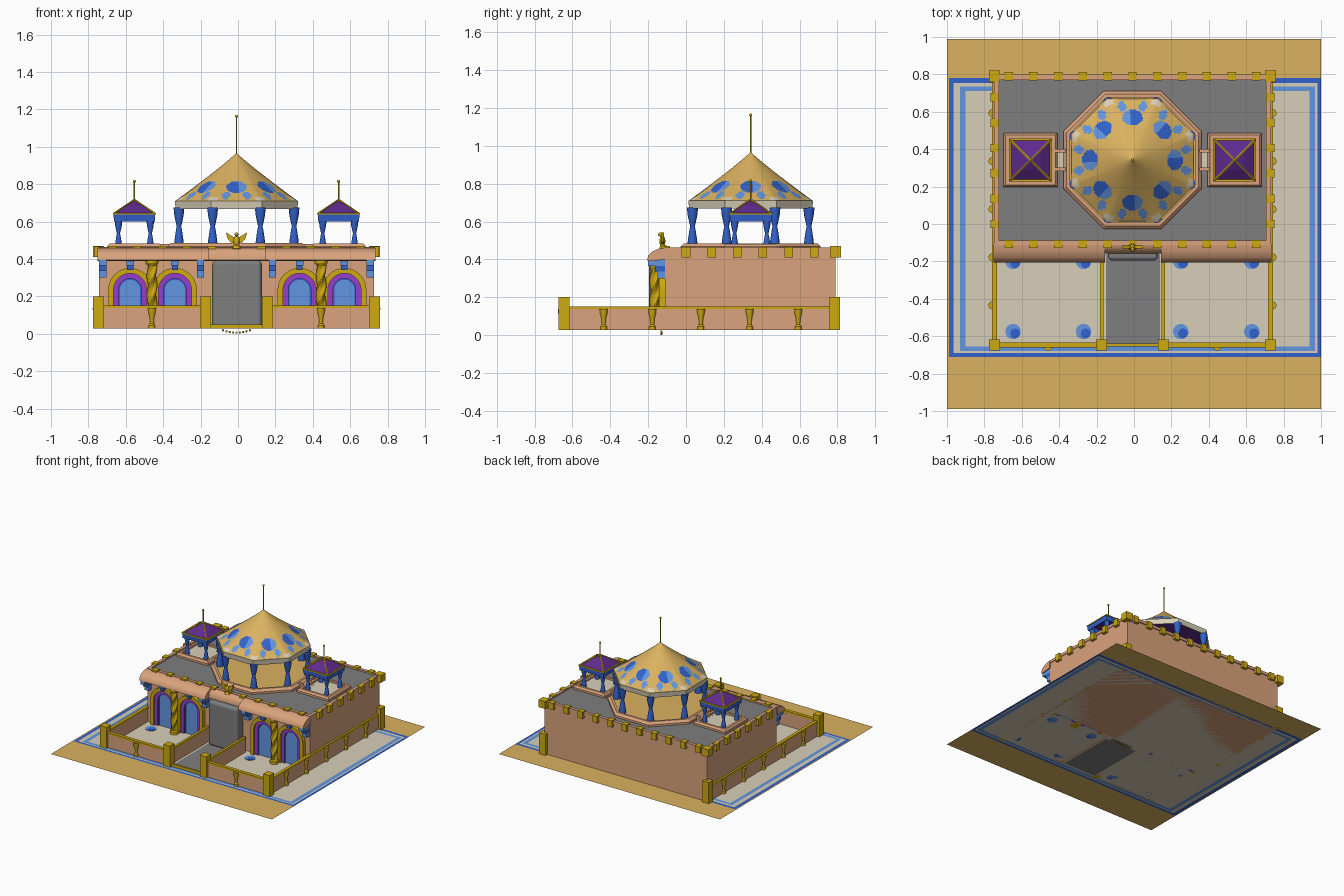
import bpy, bmesh, math
from mathutils import Vector

if "Cube" in bpy.data.objects:
    bpy.data.objects.remove(bpy.data.objects["Cube"])

def mat(name, rgb):
    m = bpy.data.materials.new(name)
    m.diffuse_color = tuple((c / 255 / 12.92) if c < 10 else ((c / 255 + .055) / 1.055) ** 2.4 for c in rgb) + (1,)
    m.use_nodes = True
    m.node_tree.nodes["Principled BSDF"].inputs["Base Color"].default_value = m.diffuse_color
    return m

SAND, GOLD = mat("sand", (219, 178, 96)), mat("gold", (207, 170, 18))
SALMON, GREY = mat("salmon", (218, 163, 124)), mat("grey", (126, 126, 126))
CREAM, BLUE = mat("cream", (216, 207, 184)), mat("deep_blue", (50, 98, 205))
LIGHT, PURPLE = mat("light_blue", (98, 150, 225)), mat("dark_purple", (95, 42, 142))
VIOLET = mat("violet", (150, 62, 205))
CX, W, G, YC = -.008, .738, .027, .342   # building centre x, half width, ground level, dome centre y

def finish(name, bm, mats, smooth=False):
    me = bpy.data.meshes.new(name)
    bm.to_mesh(me)
    bm.free()
    for m in (mats if isinstance(mats, (list, tuple)) else [mats]):
        me.materials.append(m)
    ob = bpy.data.objects.new(name, me)
    bpy.context.collection.objects.link(ob)
    if smooth:
        for p in me.polygons:
            p.use_smooth = True
        me.set_sharp_from_angle(angle=math.radians(35))
    return ob

def box(name, m, x0, x1, y0, y1, z0, z1):
    bm = bmesh.new()
    bmesh.ops.create_cube(bm, size=1)
    for v in bm.verts:
        v.co = ((x0 + x1) / 2 + v.co.x * (x1 - x0), (y0 + y1) / 2 + v.co.y * (y1 - y0), (z0 + z1) / 2 + v.co.z * (z1 - z0))
    return finish(name, bm, m)

def cbox(name, m, x, y, sx, sy, z0, z1):
    return box(name, m, x - sx / 2, x + sx / 2, y - sy / 2, y + sy / 2, z0, z1)

def lathe(name, m, prof, x, y, n=12, closed=False, smooth=False, lobes=0, twist=0):
    # prof: (flat-to-axis distance, z); flats face the axes
    bm = bmesh.new()
    k = 1 / math.cos(math.pi / n) if n < 9 else 1
    rings = []
    for i, (r, z) in enumerate(prof):
        ring = []
        for j in range(n):
            a = 2 * math.pi * (j + .5) / n
            q = r * k * (1 + (.2 * math.cos(lobes * a) if lobes else 0))
            ring.append(bm.verts.new((x + q * math.cos(a + twist * i), y + q * math.sin(a + twist * i), z)))
        rings.append(ring)
    cnt = len(rings)
    for i in range(cnt if closed else cnt - 1):
        A, B = rings[i], rings[(i + 1) % cnt]
        for j in range(n):
            bm.faces.new((A[j], A[(j + 1) % n], B[(j + 1) % n], B[j]))
    if not closed:
        bm.faces.new(rings[0][::-1])
        bm.faces.new(rings[-1])
    bmesh.ops.remove_doubles(bm, verts=bm.verts, dist=1e-5)
    bmesh.ops.recalc_face_normals(bm, faces=bm.faces)
    return finish(name, bm, m, smooth)

def rod(name, m, a, b, r):
    a, b = Vector(a), Vector(b)
    bm = bmesh.new()
    bmesh.ops.create_cone(bm, cap_ends=True, segments=6, radius1=r, radius2=r, depth=(b - a).length)
    bm.transform((b - a).to_track_quat('Z', 'Y').to_matrix().to_4x4())
    bmesh.ops.translate(bm, verts=bm.verts, vec=(a + b) / 2)
    return finish(name, bm, m, True)

def ball(name, m, loc, s):
    bm = bmesh.new()
    bmesh.ops.create_uvsphere(bm, u_segments=12, v_segments=8, radius=1)
    for v in bm.verts:
        v.co = [loc[i] + v.co[i] * s[i] for i in range(3)]
    return finish(name, bm, m, True)

def extrude(name, m, polys, vec):
    bm = bmesh.new()
    fs = [bm.faces.new([bm.verts.new(p) for p in poly]) for poly in polys]
    bmesh.ops.remove_doubles(bm, verts=bm.verts, dist=1e-5)
    ext = bmesh.ops.extrude_face_region(bm, geom=bm.faces[:], use_keep_orig=True)
    bmesh.ops.translate(bm, verts=[v for v in ext["geom"] if isinstance(v, bmesh.types.BMVert)], vec=vec)
    bmesh.ops.recalc_face_normals(bm, faces=bm.faces)
    return finish(name, bm, m, True)

def arch(name, m, x, ro, ri, y, zc=.235):
    def pts(r):
        arc = [(r * math.cos(math.pi * i / 20), zc + r * math.sin(math.pi * i / 20)) for i in range(21)]
        return [Vector((x + px, y, pz)) for px, pz in [(r, G)] + arc + [(-r, G)]]
    o = pts(ro)
    if ri:
        n = pts(ri)
        polys = [(o[i], o[i + 1], n[i + 1], n[i]) for i in range(len(o) - 1)]
    else:
        polys = [o]
    extrude(name, m, polys, (0, -.105 - y, 0))

# ground sheet: sand, rug with two blue borders, grey path
xs = [-1, -.99, -.965, -.93, -.9, -.15, .14, .937, .968, .98, 1]
ys = [-.99, -.71, -.69, -.68, -.655, -.64, -.16, .71, .735, .755, .78, .99]
bm = bmesh.new()
for x0, x1 in zip(xs, xs[1:]):
    for y0, y1 in zip(ys, ys[1:]):
        x, y = (x0 + x1) / 2, (y0 + y1) / 2
        f = bm.faces.new([bm.verts.new(p) for p in ((x0, y0, G), (x1, y0, G), (x1, y1, G), (x0, y1, G))])
        inside = lambda a, b, c, d: a < x < b and c < y < d
        k = 0
        if inside(-.99, 1, -.71, .78): k = 2
        if inside(-.965, .98, -.69, .755): k = 1
        if inside(-.93, .968, -.68, .735): k = 3
        if inside(-.9, .937, -.655, .71): k = 1
        if inside(-.15, .14, -.64, -.16): k = 4
        f.material_index = k
bmesh.ops.remove_doubles(bm, verts=bm.verts, dist=1e-5)
finish("ground", bm, [SAND, CREAM, BLUE, LIGHT, GREY])
for x in (-.647, -.27, .25, .63):           # painted floor flowers
    for y in (-.575, -.2):
        lathe("floor_flower", LIGHT, [(.042, G), (.042, G + .003)], x, y, 12)
        lathe("floor_flower_centre", BLUE, [(.027, G), (.027, G + .005)], x + .012, y - .01, 10)

# main block, roof, parapet
box("main_walls", SALMON, CX - .735, CX + .735, -.11, .79, G, .448)
box("roof", GREY, CX - .715, CX + .715, -.09, .77, .44, .452)
for s in (-1, 1):
    cbox("side_parapet", SALMON, CX + s * .727, .34, .026, .9, .44, .463)
for y in (-.1, .785):
    cbox("parapet", SALMON, CX, y, 1.48, .026, .44, .463)
for i in range(11):                          # gold parapet clips
    for y in (-.107, .79):
        cbox("parapet_clip", GOLD, CX + (i - 5) * .1325, y, .045, .044, .415, .47)
for s in (-1, 1):
    for i in range(6):
        cbox("side_clip", GOLD, CX + s * W, -.01 + .1355 * i + .01, .042, .045, .41, .466)
    cbox("corner_clip", GOLD, CX + s * W, .79, .06, .06, .41, .47)

# curved canopy over the front, cut short above the door
def canopy(x0, x1, d):
    p = [(0, .46), (.35, .457), (.75, .44), (.95, .42), (1, .395), (.85, .39), (0, .4)]
    extrude("canopy", SALMON, [[(x0, -.108 - d * a, z) for a, z in p]], (x1 - x0, 0, 0))
canopy(CX - .742, -.155, .097)
canopy(-.155, .145, .05)
canopy(.145, CX + .742, .097)

# door with rounded corners
door = box("door", GREY, -.138, .128, -.195, -.1, G, .392)
bv = door.modifiers.new("round", 'BEVEL')
bv.width, bv.segments = .022, 4

# arches, columns, brackets on the front
for s in (-1, 1):
    for off in (.333, .573):
        x = CX + s * off + .004
        arch("arch_frame", GOLD, x, .117, .088, -.142)
        arch("arch_lining", VIOLET, x, .09, .06, -.128)
        arch("window_pane", LIGHT, x, .062, 0, -.115)
        arch("window_line", BLUE, x, .062, .054, -.118)
        cbox("keystone", BLUE, x, -.135, .034, .05, .34, .365)
        cbox("keystone_top", LIGHT, x, -.14, .04, .06, .365, .395)
    x = CX + s * .452
    lathe("twisted_column", GOLD, [(.024, .05 + i * .01) for i in range(33)], x, -.165, 24, smooth=True, lobes=3, twist=.2)
    lathe("column_base", GOLD, [(.034, G), (.034, .05), (.025, .06)], x, -.165, 16)
    lathe("column_cap", GOLD, [(.026, .365), (.035, .378), (.035, .395)], x, -.165, 16)
    for off in (.192, .715):                 # stepped corbels
        for z0, z1, d, m in ((.365, .4, .09, LIGHT), (.335, .365, .055, BLUE), (.3, .335, .04, LIGHT)):
            box("corbel", m, CX + s * off - .019, CX + s * off + .019, -.11 - d, -.1, z0, z1)

# courtyard walls, rails, posts, balusters
BAL = [(.018, G), (.018, .045), (.01, .055), (.013, .09), (.02, .115), (.022, .138)]
for s in (-1, 1):
    x = CX + s * W
    cbox("side_low_wall", SALMON, x, .072, .018, 1.436, G, .138)
    cbox("side_rail", GOLD, x, .072, .026, 1.436, .137, .152)
    xi = CX + s * .165
    cbox("path_wall", SALMON, xi, -.385, .014, .5, G, .138)
    cbox("path_rail", GOLD, xi, -.385, .02, .5, .137, .152)
    a, b = sorted((x, xi))
    box("front_low_wall", SALMON, a, b, -.655, -.637, G, .138)
    box("front_rail", GOLD, a, b, -.661, -.633, .137, .152)
    lathe("baluster", GOLD, BAL, CX + s * .452, -.656, 12, smooth=True)
    for i in range(5):
        lathe("baluster", GOLD, BAL, x + s * .01, -.435 + .257 * i, 12, smooth=True)
    for px, py in ((x, -.646), (xi, -.646), (x, .786)):
        cbox("corner_post", GOLD, px, py, .058, .058, G, .2)
box("path_sill", GOLD, -.15, .14, -.655, -.64, G, .05)

# octagonal pavilion: curb, floor, drapes, dome
lathe("pavilion_curb", SALMON, [(.37, .45), (.37, .468), (.352, .485), (.335, .485), (.335, .45)], CX, YC, 8, True)
lathe("pavilion_floor", SAND, [(.336, .45), (.336, .472)], CX, YC, 8)
def drape(x, y, z0, z1, r):
    p = [(1, 0), (.9, .15), (.6, .42), (.45, .5), (.6, .58), (.95, .8), (1.1, 1)]
    lathe("drape", BLUE, [(r * a, z0 + (z1 - z0) * t) for a, t in p], x, y, 14, smooth=True)
for j in range(8):
    a = math.pi / 4 * (j + .5)
    drape(CX + .333 * math.cos(a), YC + .333 * math.sin(a), .472, .675, .027)
lathe("eave_band", CREAM, [(.33, .71), (.325, .668), (.315, .668), (.315, .71)], CX, YC, 8, True)
lathe("dome_lining", PURPLE, [(.317, .69), (.001, .945)], CX, YC, 8)

bm = bmesh.new()
N, R = 192, 44
rings = []
for i in range(R + 1):
    t = max(i / R, .002)
    ring = []
    for j in range(N):
        a = 2 * math.pi * (j + .5) / N
        dev = (a + math.pi / 8) % (math.pi / 4) - math.pi / 8
        r = .33 * t * (1 + (1 / math.cos(dev) - 1) * t * t)
        ring.append(bm.verts.new((CX + r * math.cos(a), YC + r * math.sin(a), .968 - .26 * t ** .93)))
    rings.append(ring)
for i in range(R):
    for j in range(N):
        f = bm.faces.new((rings[i + 1][j], rings[i + 1][(j + 1) % N], rings[i][(j + 1) % N], rings[i][j]))
        a, r = 2 * math.pi * (j + 1) / N, .33 * (i + .5) / R
        dev = (a + math.pi / 8) % (math.pi / 4) - math.pi / 8
        spot = lambda rc, dc, h, w: ((r - rc) / h) ** 2 + (r * dc / w) ** 2 < 1
        if spot(.228, dev, .042, .054):      # painted petals and flecks
            f.material_index = 1 if dev < .06 else 2
        elif spot(.288, abs(dev) - .19, .026, .022):
            f.material_index = 2
        elif spot(.31, abs(dev) - .36, .013, .016):
            f.material_index = 3
finish("dome", bm, [SAND, BLUE, LIGHT, CREAM], True)
rod("dome_spire", GOLD, (CX, YC, .95), (CX, YC, 1.165), .004)
ball("spire_ball", GOLD, (CX, YC, 1.163), (.008,) * 3)

# two small square pavilions with bridges
for s in (-1, 1):
    x = CX + s * .546
    lathe("small_curb", SALMON, [(.145, .45), (.145, .468), (.133, .482), (.115, .482), (.115, .45)], x, YC, 4, True)
    lathe("small_floor", CREAM, [(.116, .45), (.116, .467)], x, YC, 4)
    cbox("bridge", CREAM, CX + s * .387, YC, .115, .085, .45, .468)
    for t in (-1, 1):
        cbox("bridge_curb", SALMON, CX + s * .385, YC + t * .05, .08, .018, .45, .48)
        for u in (-1, 1):
            drape(x + u * .085, YC + t * .085, .467, .605, .019)
            rod("roof_rib", GOLD, (x + u * .108, YC + t * .108, .643), (x, YC, .716), .006)
    lathe("small_eave", BLUE, [(.112, .643), (.109, .6), (.1, .6), (.1, .643)], x, YC, 4, True)
    lathe("small_eave_trim", GOLD, [(.115, .637), (.115, .645), (.1, .645), (.1, .637)], x, YC, 4, True)
    lathe("small_roof", PURPLE, [(.108, .642), (.055, .682), (.001, .715)], x, YC, 4)
    rod("small_spire", GOLD, (x, YC, .7), (x, YC, .815), .004)
    ball("small_spire_ball", GOLD, (x, YC, .815), (.008,) * 3)

# bird ornament above the door
ball("bird_body", GOLD, (CX, -.125, .495), (.018, .016, .03))
ball("bird_head", GOLD, (CX, -.135, .532), (.01, .014, .011))
lathe("bird_perch", GOLD, [(.025, .455), (.015, .475)], CX, -.12, 12)
for s in (-1, 1):
    wing = [(0, .48), (.03, .488), (.048, .51), (.056, .542), (.036, .53), (.012, .515)]
    extrude("bird_wing", GOLD, [[(CX + s * a, -.115, z) for a, z in wing]], (0, -.016, 0))
# small beads hanging under the threshold
for i in range(-4, 5):
    ball("threshold_bead", GOLD, (CX + i * .018, -.13, .006 + .0008 * i * i), (.006,) * 3)
